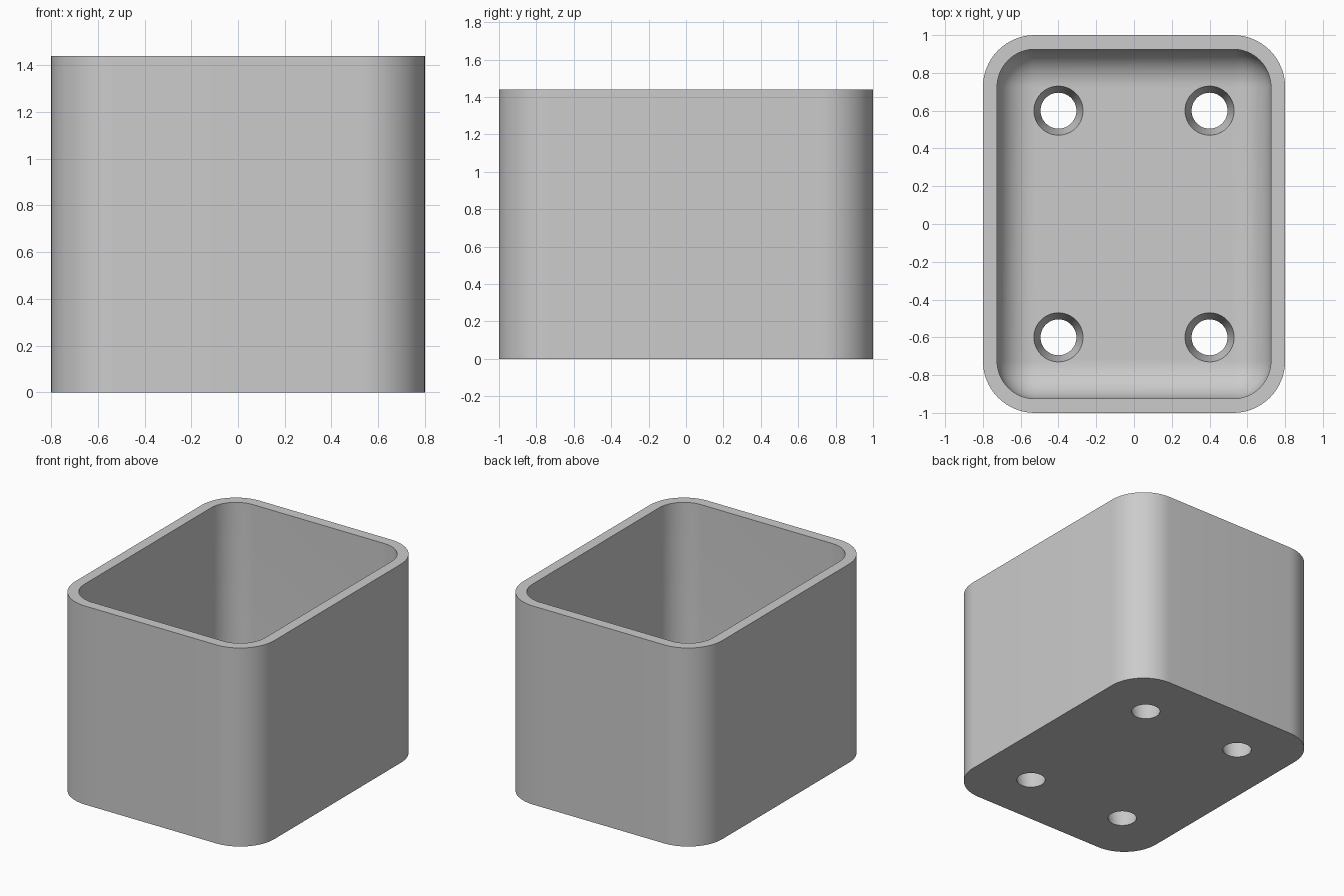
import bpy
import bmesh
from math import radians
from mathutils import Matrix, Vector

cube = bpy.data.objects.get("Cube")
if cube:
    bpy.data.objects.remove(cube, do_unlink=True)

WIDTH, DEPTH, HEIGHT = 1.6, 2.0, 1.44
WALL, FLOOR = 0.075, 0.15
OUTER_R, INNER_R = 0.275, 0.2
HOLE_BOTTOM_R, HOLE_TOP_R = 0.095, 0.13

grey = bpy.data.materials.new("plain grey")
grey.use_nodes = True
colour = (0.6, 0.6, 0.6, 1)
grey.diffuse_color = colour
grey.node_tree.nodes["Principled BSDF"].inputs["Base Color"].default_value = colour


def add_object(name, bm):
    mesh = bpy.data.meshes.new(name)
    bm.to_mesh(mesh)
    bm.free()
    mesh.materials.append(grey)
    obj = bpy.data.objects.new(name, mesh)
    bpy.context.collection.objects.link(obj)
    return obj


def rounded_box(name, sx, sy, z0, z1, radius, round_bottom=False):
    """Box with rounded upright edges and, if asked, a rounded bottom."""
    bm = bmesh.new()
    bmesh.ops.create_cube(bm, size=1)
    bmesh.ops.scale(bm, vec=(sx, sy, z1 - z0), verts=bm.verts)
    bmesh.ops.translate(bm, vec=(0, 0, (z0 + z1) / 2), verts=bm.verts)
    middle = (z0 + z1) / 2
    edges = []
    for e in bm.edges:
        a, b = (v.co.z for v in e.verts)
        upright = abs(a - b) > 0.1
        bottom = a < middle and b < middle
        if upright or (bottom and round_bottom):
            edges.append(e)
    bmesh.ops.bevel(bm, geom=edges, offset=radius, offset_type='OFFSET',
                    segments=16, profile=0.5, affect='EDGES')
    return add_object(name, bm)


def cut(target, cutter):
    cutter.hide_render = True
    mod = target.modifiers.new("cut", 'BOOLEAN')
    mod.operation = 'DIFFERENCE'
    mod.solver = 'EXACT'
    mod.object = cutter
    bpy.ops.object.modifier_apply(modifier=mod.name)
    bpy.data.objects.remove(cutter, do_unlink=True)


# Outer body
box = rounded_box("open_box", WIDTH, DEPTH, 0, HEIGHT, OUTER_R)
bpy.ops.object.select_all(action='DESELECT')
box.select_set(True)
bpy.context.view_layer.objects.active = box

# Hollow with a rounded floor edge
cut(box, rounded_box("hollow", WIDTH - 2 * WALL, DEPTH - 2 * WALL,
                     FLOOR, HEIGHT + 0.3, INNER_R, round_bottom=True))

# Four tapered drain holes, cutters run past both floor faces
margin = 0.05
flare = (HOLE_TOP_R - HOLE_BOTTOM_R) / FLOOR * margin
holes = bmesh.new()
for x in (-0.4, 0.4):
    for y in (-0.6, 0.6):
        bmesh.ops.create_cone(
            holes, cap_ends=True, segments=48,
            radius1=HOLE_BOTTOM_R - flare, radius2=HOLE_TOP_R + flare,
            depth=FLOOR + 2 * margin,
            matrix=Matrix.Translation(Vector((x, y, FLOOR / 2))))
cut(box, add_object("drain_holes", holes))

bpy.ops.object.shade_smooth_by_angle(angle=radians(30))
